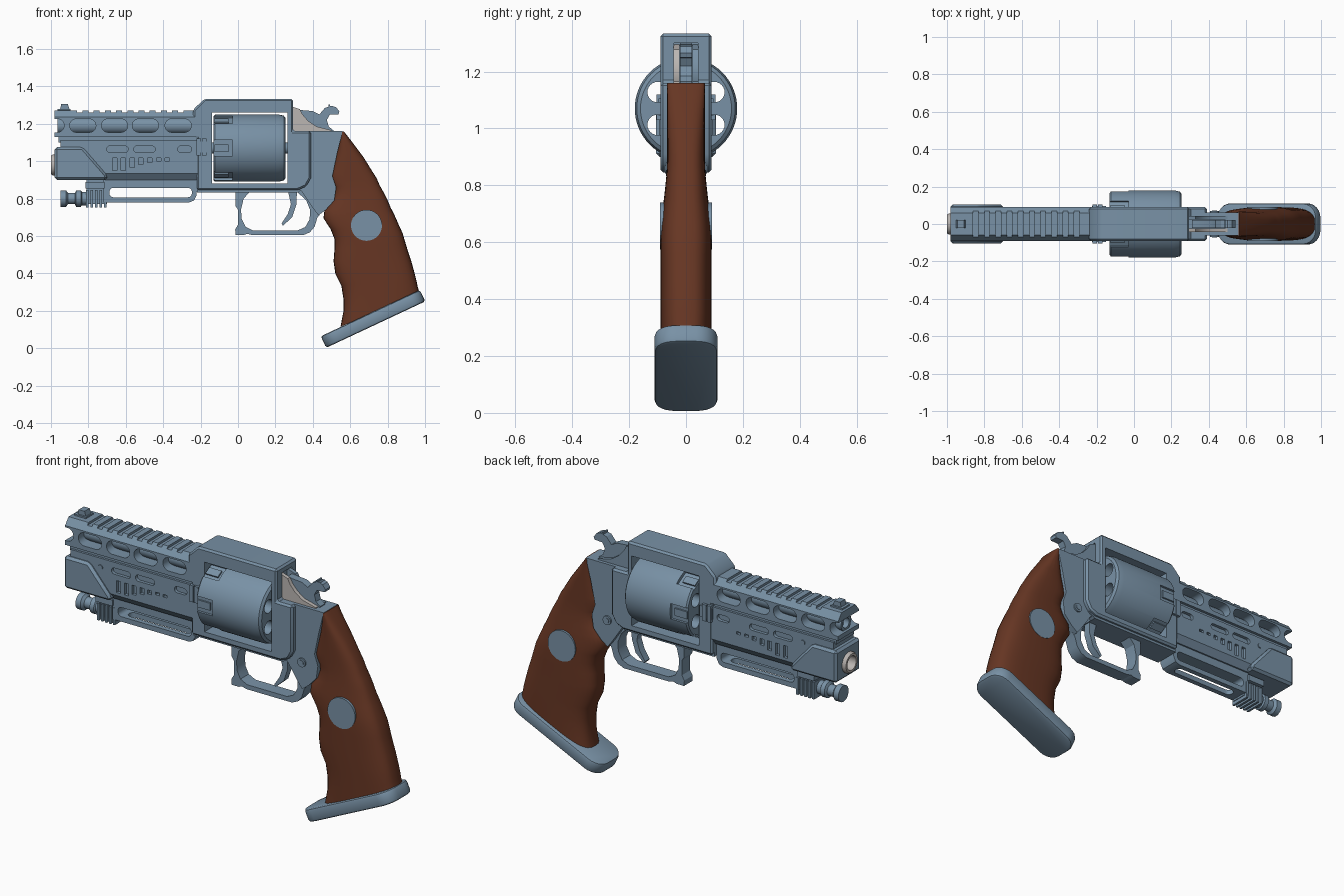
import bpy, bmesh, math
from mathutils import Matrix, Vector

if "Cube" in bpy.data.objects:
    bpy.data.objects.remove(bpy.data.objects["Cube"])


def material(name, rgb):
    m = bpy.data.materials.new(name)
    m.diffuse_color = (*rgb, 1)
    m.use_nodes = True
    m.node_tree.nodes["Principled BSDF"].inputs["Base Color"].default_value = m.diffuse_color
    return m


STEEL = material("blue_grey_steel", (0.19, 0.285, 0.38))
WOOD = material("brown_wood", (0.135, 0.037, 0.017))
PALE = material("pale_metal", (0.50, 0.47, 0.45))


def finish(name, bm, mat=STEEL):
    bmesh.ops.recalc_face_normals(bm, faces=bm.faces)
    me = bpy.data.meshes.new(name)
    bm.to_mesh(me)
    bm.free()
    ob = bpy.data.objects.new(name, me)
    bpy.context.collection.objects.link(ob)
    me.materials.append(mat)
    return ob


def prism(name, polys, spans, mat=STEEL, axis="y"):
    """Extrude (x,z) outlines along y, or (y,z) outlines along x, or (x,y) along z."""
    place = {"y": lambda u, v, t: (u, t, v), "x": lambda u, v, t: (t, u, v),
             "z": lambda u, v, t: (u, v, t)}[axis]
    bm = bmesh.new()
    for poly in polys:
        for a, b in spans:
            r0 = [bm.verts.new(place(u, v, a)) for u, v in poly]
            r1 = [bm.verts.new(place(u, v, b)) for u, v in poly]
            bm.faces.new(r0)
            bm.faces.new(r1)
            for i in range(len(poly)):
                j = (i + 1) % len(poly)
                bm.faces.new((r0[i], r0[j], r1[j], r1[i]))
    return finish(name, bm, mat)


def plate(name, poly, hw, mat=STEEL):
    return prism(name, [poly], [(-hw, hw)], mat)


def rect(x0, x1, z0, z1):
    return [(x0, z0), (x1, z0), (x1, z1), (x0, z1)]


def rounded(cx, cz, w, h, r, n=6):
    pts = []
    for k, (sx, sz) in enumerate([(1, 1), (-1, 1), (-1, -1), (1, -1)]):
        for i in range(n + 1):
            a = math.pi / 2 * (k + i / n)
            pts.append((cx + sx * (w / 2 - r) + r * math.cos(a), cz + sz * (h / 2 - r) + r * math.sin(a)))
    return pts


def slot(cx, cz, w, h):
    return rounded(cx, cz, w, h, min(w, h) * 0.499)


def disc(cx, cz, r, n=32):
    return [(cx + r * math.cos(2 * math.pi * i / n), cz + r * math.sin(2 * math.pi * i / n)) for i in range(n)]


def lathe(name, profile, zc, mat=STEEL, n=32, closed=False):
    """Spin an (x, radius) profile about the x axis at height zc."""
    bm = bmesh.new()
    rings = [[bm.verts.new((x, r * math.cos(2 * math.pi * i / n), zc + r * math.sin(2 * math.pi * i / n)))
              for i in range(n)] for x, r in profile]
    pairs = list(zip(rings, rings[1:])) + ([(rings[-1], rings[0])] if closed else [])
    for p, q in pairs:
        for i in range(n):
            bm.faces.new((p[i], p[(i + 1) % n], q[(i + 1) % n], q[i]))
    if not closed:
        bm.faces.new(rings[0])
        bm.faces.new(rings[-1])
    return finish(name, bm, mat)


def apply(ob, kind, **settings):
    m = ob.modifiers.new(kind, kind)
    for k, v in settings.items():
        setattr(m, k, v)
    bpy.context.view_layer.objects.active = ob
    bpy.ops.object.modifier_apply(modifier=m.name)


def bevel(ob, width, segments=1):
    apply(ob, "BEVEL", width=width, segments=segments, limit_method="ANGLE", angle_limit=0.6)


def cut(ob, cutter):
    apply(ob, "BOOLEAN", operation="DIFFERENCE", solver="EXACT", object=cutter)
    bpy.data.objects.remove(cutter)


def both(a, b):
    return [(a, b), (-b, -a)]


# Frame: wide body with cylinder window, narrow rear and bottom strap
frame = plate("frame", [(-.24, 1.13), (-.24, 1.275), (-.18, 1.333), (.295, 1.333), (.295, 1.16), (.39, 1.16),
                        (.39, .91), (.365, .865), (.32, .845), (-.22, .845), (-.22, 1.13)], .09)
bevel(frame, .022)
cut(frame, prism("c", [rect(-.14, .265, .88, 1.26)], [(-.3, .3)]))
cut(frame, prism("c", [rect(-.042, .042, 1.16, 1.30)], [(.275, .4)], axis="x"))
rear = plate("rear_frame", [(.27, 1.16), (.56, 1.16), (.53, 1.04), (.505, .92), (.525, .86), (.515, .79),
                            (.47, .74), (.43, .71), (.40, .75), (.34, .84), (.27, .85)], .062)
plate("bottom_strap", [(-.22, .86), (.36, .86), (.32, .832), (-.22, .832)], .07)
for x in (-.21, -.18):
    plate("crane_latch", rect(x - .012, x + .012, 1.03, 1.12), .104)
plate("crane_latch_base", rect(-.225, -.15, 1.045, 1.105), .096)
plate("frame_pin", disc(.43, .856, .024), .07)
plate("frame_pin_core", disc(.43, .856, .014), .073)

# Cylinder with front flutes and through chambers
drum = lathe("cylinder", [(-.13, .172), (-.122, .18), (.215, .18), (.245, .173), (.255, .16)], 1.07, n=64)
for k in range(6):
    a = math.pi / 3 * k
    f = prism("c", [rect(-.2, -.03, -.042, .042)], [(.162, .3)], axis="z")
    f.data.transform(Matrix.Translation((0, 0, 1.07)) @ Matrix.Rotation(a + math.pi / 2, 4, "X"))
    cut(drum, f)
    t = plate("cylinder_tab", [(-.125, -.02), (-.05, -.02), (-.05, .02), (-.125, .02)], .006)
    t.data.transform(Matrix.Translation((0, 0, 1.07)) @ Matrix.Rotation(a, 4, "X") @ Matrix.Translation((0, .165, 0)))
    b = a + math.pi / 6
    cut(drum, prism("c", [disc(.115 * math.cos(b), 1.07 + .115 * math.sin(b), .036, 24)], [(-.3, .4)], axis="x"))
lathe("cylinder_axle", [(-.16, .03), (.28, .03)], 1.07)

# Upper barrel shroud with oval windows, ribbed top and inner tube
upper = prism("upper_shroud", [[(-.09, 1.13), (.09, 1.13), (.09, 1.235), (.06, 1.272), (-.06, 1.272), (-.09, 1.235)]],
              [(-.98, -.2)], axis="x")
cut(upper, prism("c", [slot(x, 1.19, .14, .072) for x in (-1.0, -.83, -.66, -.495, -.32)], [(-.2, .2)]))
cut(upper, prism("c", [rect(-.86 + .06 * i, -.832 + .06 * i, 1.26, 1.3) for i in range(10)], [(-.2, .2)]))
lathe("upper_tube", [(-.965, .043), (-.2, .043), (-.2, .027), (-.965, .027)], 1.19, closed=True)
plate("front_sight_base", rect(-.965, -.895, 1.265, 1.28), .032)
plate("front_sight", [(-.952, 1.275), (-.945, 1.305), (-.91, 1.305), (-.90, 1.275)], .022)
plate("shroud_groove", rect(-.96, -.2, 1.1, 1.14), .075)

# Lower barrel shroud with recessed side slots
lower = prism("lower_shroud", [[(-.06, .90), (.06, .90), (.087, .935), (.087, 1.112), (-.087, 1.112), (-.087, .935)]],
              [(-.95, -.15)], axis="x")
vents = [slot(-.645, 1.064, .115, .034), slot(-.50, 1.064, .115, .034), slot(-.285, 1.064, .075, .034)]
for i, h in enumerate((.065, .065, .05, .034, .022, .014, .014)):
    vents.append(rect(-.672 + .047 * i, -.648 + .047 * i, 1.016 - h, 1.016))
cut(lower, prism("c", vents, both(.07, .2)))
plate("shroud_screw", disc(-.767, 1.064, .013, 16), .092)

# Muzzle block with bore and pale ring
muzzle = plate("muzzle_block", [(-.98, 1.075), (-.83, 1.075), (-.70, .925), (-.70, .90), (-.98, .90)], .105)
bevel(muzzle, .014)
cut(muzzle, prism("c", [disc(0, .98, .042)], [(-1.1, -.8)], axis="x"))
lathe("muzzle_ring", [(-1.0, .05), (-.99, .056), (-.95, .056), (-.95, .038), (-1.0, .038)], .98, PALE, closed=True)

# Rail loop under the barrel
loop = plate("under_rail", [(-.72, .91), (-.72, .78), (-.26, .78), (-.235, .79), (-.222, .815), (-.215, .91)], .052)
cut(loop, prism("c", [rounded(-.467, .832, .44, .05, .02)], [(-.2, .2)]))
cut(loop, prism("c", [slot(-.467, 0, .38, .05)], [(.7, .83)], axis="z"))

# Finned clamp and small lamp
plate("lamp_clamp", rect(-.81, -.70, .77, .905), .042)
plate("lamp_clamp_collar", rect(-.815, -.715, .855, .888), .062)
for i in range(5):
    plate("clamp_fin", rect(-.812 + .024 * i, -.80 + .024 * i, .752, .845), .056)
lathe("lamp", [(-.95, .03), (-.95, .044), (-.92, .044), (-.908, .03), (-.872, .03), (-.865, .044), (-.84, .044),
               (-.835, .036), (-.80, .036)], .80)

# Trigger guard and trigger
guard = plate("trigger_guard", [(-.013, .84), (-.013, .76), (0, .74), (0, .66), (-.015, .635), (-.013, .605),
                                (.03, .605), (.05, .612), (.075, .605), (.35, .605), (.385, .62), (.41, .65),
                                (.425, .70), (.46, .74), (.46, .84)], .036)
cut(guard, prism("c", [[(.06, .832), (.03, .80), (.016, .74), (.02, .69), (.04, .65), (.08, .63), (.32, .63),
                        (.36, .648), (.383, .69), (.385, .74), (.365, .79), (.32, .832)]], [(-.1, .1)]))
plate("trigger", [(.265, .85), (.315, .85), (.313, .77), (.29, .70), (.24, .655), (.233, .667), (.265, .715),
                  (.283, .77)], .02)

# Hammer between two curved side cheeks, one of them pale
plate("hammer", [(.31, 1.275), (.40, 1.268), (.435, 1.25), (.465, 1.285), (.50, 1.296), (.525, 1.288), (.542, 1.265),
                 (.537, 1.25), (.49, 1.248), (.475, 1.22), (.485, 1.185), (.51, 1.165), (.50, 1.12), (.31, 1.12)], .021)
for i in range(3):
    plate("hammer_spur_ridge", rect(.485 + .016 * i, .493 + .016 * i, 1.26, 1.302 - .007 * i), .021)
cheek = [(.28, 1.295), (.33, 1.278), (.345, 1.25), (.375, 1.215), (.42, 1.185), (.50, 1.165), (.50, 1.15), (.28, 1.15)]
prism("left_hammer_cheek", [cheek], [(-.044, -.023)], PALE)
prism("right_hammer_cheek", [cheek], [(.023, .044)], STEEL)

# Wooden grip: rows of front x, front z, back x, back z lofted as soft rounded boxes
rows = [(.553, 1.155, .565, 1.16), (.537, 1.09, .607, 1.107), (.516, 1.01, .671, 1.021), (.495, .941, .714, .952),
        (.489, .904, .741, .909), (.511, .866, .757, .872), (.516, .829, .778, .834), (.495, .781, .80, .791),
        (.463, .743, .815, .754), (.457, .695, .837, .711), (.495, .636, .858, .663), (.516, .583, .88, .615),
        (.516, .529, .896, .561), (.511, .465, .912, .508), (.521, .396, .928, .46), (.553, .332, .944, .401),
        (.564, .262, .955, .358), (.564, .198, .96, .332), (.548, .115, .97, .295)]
bm, rings, N = bmesh.new(), [], 32
for fx, fz, bx, bz in rows:
    c, h = Vector(((fx + bx) / 2, 0, (fz + bz) / 2)), Vector(((bx - fx) / 2, 0, (bz - fz) / 2))
    t = min(max((.9 - c.z) / .3, 0), 1)
    hw = .066 + .024 * t * t * (3 - 2 * t)
    ring = []
    for i in range(N):
        ca, sa = math.cos(2 * math.pi * i / N), math.sin(2 * math.pi * i / N)
        p = c + h * math.copysign(abs(ca) ** .66, ca)
        ring.append(bm.verts.new((p.x, hw * math.copysign(abs(sa) ** .66, sa), p.z)))
    rings.append(ring)
for p, q in zip(rings, rings[1:]):
    for i in range(N):
        bm.faces.new((p[i], p[(i + 1) % N], q[(i + 1) % N], q[i]))
bm.faces.new(rings[0])
bm.faces.new(rings[-1])
finish("grip", bm, WOOD)
plate("grip_medallion", disc(.687, .657, .083, 40), .091)

# Tilted steel butt plate
butt = prism("butt_plate", [rounded(0, 0, .585, .22, .075)], [(-.034, .034)], axis="z")
bevel(butt, .012, 2)
butt.data.transform(Matrix.Translation((.722, 0, .157)) @ Matrix.Rotation(math.radians(-25.1), 4, "Y"))

# Smooth shading with crisp edges
for ob in bpy.data.objects:
    bpy.ops.object.select_all(action="DESELECT")
    ob.select_set(True)
    bpy.context.view_layer.objects.active = ob
    bpy.ops.object.shade_smooth_by_angle(angle=math.radians(50 if ob.name == "grip" else 30))
